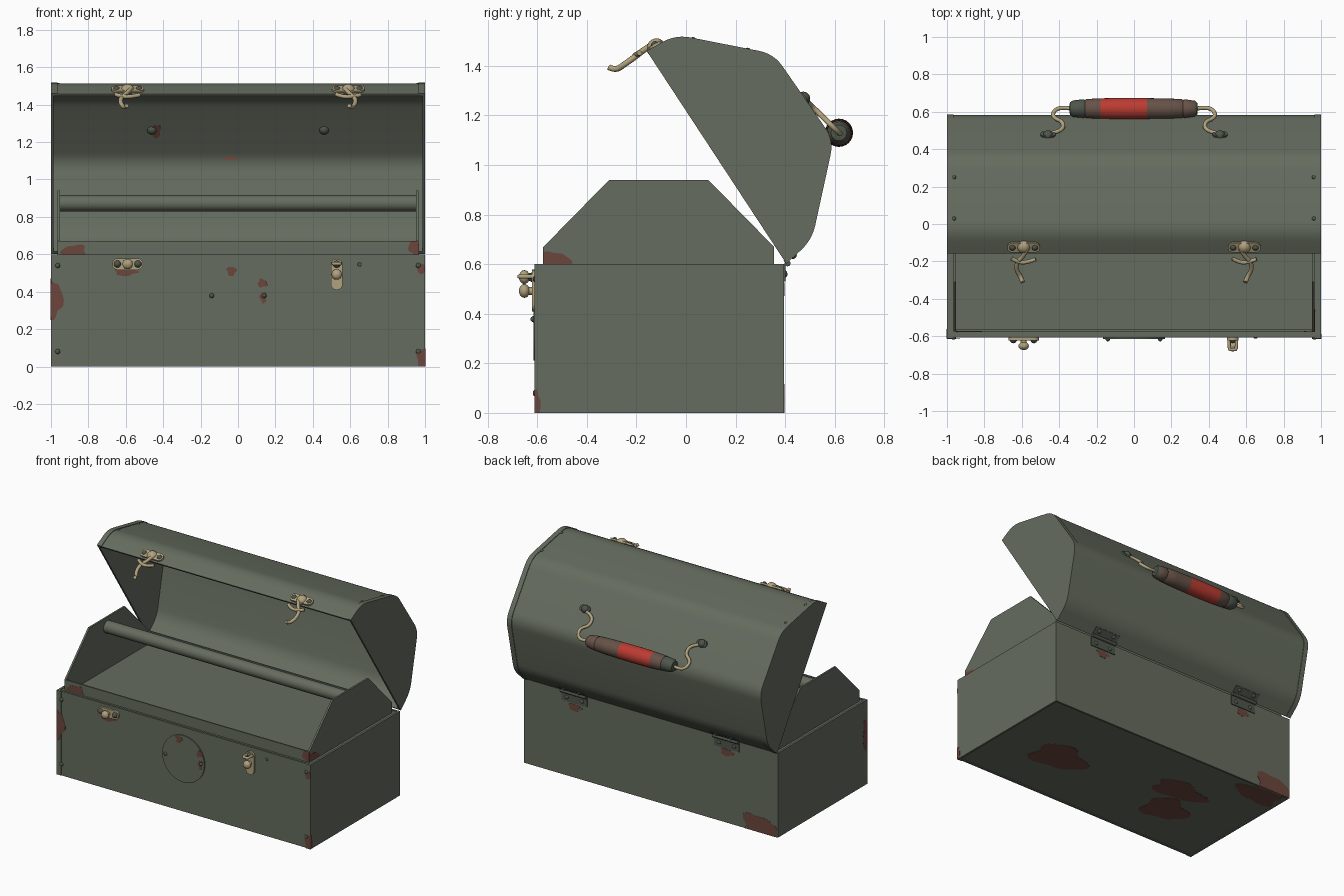
import bpy, bmesh, math, random
from mathutils import Vector, Matrix

if "Cube" in bpy.data.objects:
    bpy.data.objects.remove(bpy.data.objects["Cube"])
random.seed(4)

def mat(name, r, g, b):
    m = bpy.data.materials.new(name)
    m.diffuse_color = (r, g, b, 1)
    m.use_nodes = True
    m.node_tree.nodes["Principled BSDF"].inputs["Base Color"].default_value = m.diffuse_color
    return m

GREEN = mat("olive_green", .130, .150, .113)
DARK = mat("dark_green_metal", .075, .092, .070)
TAN = mat("aged_brass", .44, .36, .21)
RED = mat("red_paint", .50, .045, .032)
BROWN = mat("worn_brown", .135, .085, .065)
RUST = mat("rust", .150, .062, .046)

def obj(name, bm, mats, smooth=None):
    bmesh.ops.recalc_face_normals(bm, faces=bm.faces)
    me = bpy.data.meshes.new(name)
    bm.to_mesh(me)
    bm.free()
    o = bpy.data.objects.new(name, me)
    bpy.context.collection.objects.link(o)
    for m in (mats if isinstance(mats, list) else [mats]):
        me.materials.append(m)
    if smooth:
        bpy.ops.object.select_all(action='DESELECT')
        o.select_set(True)
        bpy.context.view_layer.objects.active = o
        bpy.ops.object.shade_smooth_by_angle(angle=math.radians(smooth))
    return o

def prism(name, loop, a, b, m, M=None, smooth=None):
    """Closed (y, z) loop extruded along x from a to b."""
    bm = bmesh.new()
    r = [[bm.verts.new((x, y, z)) for y, z in loop] for x in (a, b)]
    n = len(loop)
    for i in range(n):
        j = (i + 1) % n
        bm.faces.new((r[0][i], r[0][j], r[1][j], r[1][i]))
    bm.faces.new(r[0])
    bm.faces.new(r[1])
    if M:
        bm.transform(M)
    return obj(name, bm, m, smooth)

def box(name, x0, x1, y0, y1, z0, z1, m=GREEN):
    return prism(name, [(y0, z0), (y1, z0), (y1, z1), (y0, z1)], x0, x1, m)

def frame(o, u, v):
    """Matrix with local x=u, y=v, z=normal at o."""
    u, v = Vector(u).normalized(), Vector(v).normalized()
    M = Matrix((u, v, u.cross(v))).transposed().to_4x4()
    M.translation = o
    return M

def disc(name, M, cx, cy, r, h, m, r2=None, seg=24, z0=0):
    bm = bmesh.new()
    bmesh.ops.create_cone(bm, cap_ends=True, segments=seg, radius1=r, radius2=r2 or r, depth=h,
                          matrix=M @ Matrix.Translation((cx, cy, z0 + h / 2)))
    return obj(name, bm, m, 40)

def dome(name, M, cx, cy, r, h, m):
    bm = bmesh.new()
    bmesh.ops.create_uvsphere(bm, u_segments=16, v_segments=10, radius=1,
                              matrix=M @ Matrix.Translation((cx, cy, 0)) @ Matrix.Diagonal((r, r, h, 1)))
    return obj(name, bm, m, 60)

def pill(name, M, w, h, t, m):
    """Round-ended plate, w along local x."""
    loop, r = [], h / 2
    for i in range(24):
        a = 2 * math.pi * (i + .5) / 24
        loop.append((math.copysign(w / 2 - r, math.cos(a)) + r * math.cos(a), r * math.sin(a)))
    P = Matrix(((0, 1, 0, 0), (0, 0, 1, 0), (1, 0, 0, 0), (0, 0, 0, 1)))
    return prism(name, loop, 0, t, m, M @ P, 40)

def wire(name, pts, r, m):
    c = bpy.data.curves.new(name, 'CURVE')
    c.dimensions, c.bevel_depth, c.bevel_resolution, c.use_fill_caps = '3D', r, 3, True
    s = c.splines.new('NURBS')
    s.points.add(len(pts) - 1)
    for p, q in zip(s.points, pts):
        p.co = (*q, 1)
    s.use_endpoint_u, s.order_u = True, 3
    o = bpy.data.objects.new(name, c)
    bpy.context.collection.objects.link(o)
    c.materials.append(m)
    bpy.ops.object.select_all(action='DESELECT')
    o.select_set(True)
    bpy.context.view_layer.objects.active = o
    bpy.ops.object.convert(target='MESH')

def rust(M, cx, cy, rx, ry, lim=(-1, 1, -1, 1)):
    """Irregular thin stain on a surface, clipped to lim."""
    ph, loop = random.random() * 6, []
    for i in range(28):
        a = 2 * math.pi * i / 28
        k = 1 + .16 * math.sin(3 * a + ph) + .1 * math.sin(5 * a + 2 * ph)
        loop.append((min(max(cx + rx * k * math.cos(a), lim[0]), lim[1]),
                     min(max(cy + ry * k * math.sin(a), lim[2]), lim[3])))
    bm = bmesh.new()
    f = bm.faces.new([bm.verts.new(M @ Vector((x, y, 0.002))) for x, y in loop])
    g = bmesh.ops.extrude_face_region(bm, geom=[f])
    n = M.to_3x3() @ Vector((0, 0, -.0015))
    bmesh.ops.translate(bm, vec=n, verts=[v for v in g['geom'] if isinstance(v, bmesh.types.BMVert)])
    bmesh.ops.remove_doubles(bm, verts=bm.verts, dist=1e-5)
    obj("rust_stain", bm, RUST)

# ---- base box
F, B = -.608, .395
box("base_front", -.985, .985, F, F + .014, 0, .6)
box("base_back", -.985, .985, B - .014, B, 0, .6)
box("base_bottom", -.985, .985, F, B, .006, .02)
for s in (-1, 1):
    a, b = sorted((s * .985, s))
    box("base_end", a, b, F - .004, B, 0, .6)
    a, b = sorted((s * .965, s))
    box("base_end_flange", a, b, F - .004, F, 0, .6)
    a, b = sorted((s * .955, s * .986))
    box("base_side_ledge", a, b, F + .01, B - .01, .585, .595)
box("base_front_ledge", -.985, .985, F + .01, -.57, .585, .595)
box("base_back_ledge", -.985, .985, .35, B - .01, .585, .595)

# ---- lift-out tray with carrying bar
tray = [(-.575, .5), (.355, .5), (.355, .67), (.09, .94), (-.31, .94), (-.575, .67)]
for s in (-1, 1):
    a, b = sorted((s * .952, s * .965))
    prism("tray_end", tray, a, b, GREEN)
box("tray_front", -.955, .955, -.575, -.565, .5, .67)
box("tray_back", -.955, .955, .345, .355, .5, .67)
box("tray_floor", -.955, .955, -.57, .35, .56, .572)
disc("tray_bar", frame((-.955, -.11, .873), (0, 1, 0), (0, 0, 1)), 0, 0, .043, 1.91, GREEN)

# ---- open lid
corners = [(.402, .605), (.505, .70), (.592, 1.10), (.352, 1.445), (-.04, 1.522), (-.157, 1.457)]
def lid_line(off):
    P = [Vector(c) for c in corners]
    out = [P[0]]
    for p, q, r in zip(P, P[1:], P[2:]):
        a, b = q + (p - q).normalized() * .06, q + (r - q).normalized() * .06
        out += [a.lerp(q, t).lerp(q.lerp(b, t), t) for t in [i / 6 for i in range(7)]]
    out.append(P[-1])
    res = []
    for i, p in enumerate(out):
        d = (out[min(i + 1, len(out) - 1)] - out[max(i - 1, 0)]).normalized()
        res.append(tuple(p + Vector((-d.y, d.x)) * off))
    return res
prism("lid_shell", lid_line(0) + lid_line(.012)[::-1], -.99, .99, GREEN, smooth=30)
for s in (-1, 1):
    a, b = sorted((s * .986, s))
    prism("lid_end", lid_line(-.004), a, b, GREEN, smooth=30)
    a, b = sorted((s * .965, s * .99))
    prism("lid_end_flange", lid_line(-.004) + lid_line(0)[::-1], a, b, GREEN, smooth=30)

# ---- carrying handle: turned grip with painted bands
prof = [(-.345, .02), (-.342, .034), (-.325, .044), (-.27, .05), (-.262, .046), (-.254, .051), (-.18, .055),
        (-.05, .057), (.07, .056), (.18, .054), (.254, .051), (.262, .046), (.27, .05), (.325, .042), (.338, .032), (.34, .02)]
bm = bmesh.new()
rings = [[bm.verts.new((x, .617 + r * math.cos(k * math.pi / 12), 1.13 + r * math.sin(k * math.pi / 12)))
          for k in range(24)] for x, r in prof]
for i in range(len(prof) - 1):
    x = (prof[i][0] + prof[i + 1][0]) / 2
    for k in range(24):
        f = bm.faces.new((rings[i][k], rings[i][k - 1], rings[i + 1][k - 1], rings[i + 1][k]))
        f.material_index = 1 if -.18 < x < .07 else 0 if (x < -.265 or x > .3) else 2
for r in (rings[0], rings[-1]):
    bm.faces.new(r)
obj("handle_grip", bm, [DARK, RED, BROWN], 40)
lidback = lambda x, y, z: frame((x, y, z), (-1, 0, 0), (0, -.571, .821))
for s in (-1, 1):
    path = [(.33, .617), (.39, .625), (.43, .605), (.435, .57), (.375, .545), (.385, .495), (.46, .482)]
    wire("handle_wire", [(s * x, y, 1.13 + (.617 - y) * .98) for x, y in path], .011, TAN)
    M = lidback(s * .46, .473, 1.268)
    pill("handle_bracket", M, .08, .045, .012, DARK)
    dome("handle_bracket_boss", M, 0, 0, .028, .028, DARK)

# ---- lid latches with hooks
for s in (-1, 1):
    M = frame((s * .59, -.122, 1.478), (1, 0, 0), (0, .871, .491))
    pill("lid_latch_plate", M, .175, .058, .012, TAN)
    dome("lid_latch_boss", M, 0, 0, .036, .032, TAN)
    for d in (-.06, .06):
        dome("lid_latch_rivet", M, d, 0, .02, .022, DARK)
    arm = [(-.02, 0, .015), (.0, -.05, .012), (.035, -.09, .005), (.04, -.14, 0), (.015, -.19, -.005), (.005, -.205, .02)]
    wire("lid_latch_hook", [M @ Vector((x * s * 1, y, z)) for x, y, z in arm], .012, TAN)
    wire("lid_latch_claw", [M @ Vector(p) for p in ((-.065, -.065, .01), (-.03, -.09, .01), (.02, -.09, .01), (.065, -.07, .01))], .011, TAN)

# ---- catches on the base front
front = lambda x, z: frame((x, F, z), (1, 0, 0), (0, 0, 1))
M = front(-.59, .548)
pill("left_catch_plate", M, .165, .062, .014, TAN)
disc("left_catch_stem", M, 0, 0, .016, .05, TAN)
dome("left_catch_knob", M @ Matrix.Translation((0, 0, .044)), 0, 0, .028, .022, TAN)
for d in (-.055, .055):
    dome("left_catch_rivet", M, d, 0, .022, .03, DARK)
M = frame((.528, F, .492), (0, 0, 1), (-1, 0, 0))
pill("right_catch_plate", M, .165, .064, .014, TAN)
disc("right_catch_stem", M, 0, 0, .016, .05, TAN)
dome("right_catch_knob", M @ Matrix.Translation((0, 0, .044)), 0, 0, .028, .022, TAN)
dome("right_catch_rivet", M, .055, 0, .022, .03, DARK)
wire("right_catch_loop", [(x, y, .55) for x, y in ((.51, F), (.505, -.67), (.528, -.672), (.552, -.67), (.546, F))], .009, TAN)

# ---- round plate, rivets and screw hole
disc("round_plate", front(0, .378), 0, 0, .166, .008, GREEN, seg=48)
for s in (-1, 1):
    dome("plate_rivet", front(s * .14, .378), 0, 0, .014, .02, DARK)
    for z in (.08, .54):
        dome("flange_rivet", front(s * .965, z), 0, 0, .014, .01, DARK)
    for y, z in ((.25, 1.465), (.03, 1.508)):
        dome("lid_rivet", frame((s * .962, y, z), (1, 0, 0), (0, .98, -.19)), 0, 0, .011, .008, DARK)
dome("screw_hole", front(.65, .545), 0, 0, .011, .004, DARK)

# ---- hinges at the back
for s in (-1, 1):
    x = s * .6
    box("hinge_lower_leaf", x - .1, x + .1, B, B + .006, .53, .6, DARK)
    disc("hinge_barrel", frame((x - .1, .41, .603), (0, 1, 0), (0, 0, 1)), 0, 0, .012, .2, DARK, seg=12)
    prism("hinge_upper_leaf", [(.403, .602), (.452, .647), (.448, .653), (.398, .608)], x - .1, x + .1, DARK)
    for d in (-.06, .06):
        dome("hinge_rivet", frame((x + d, B + .006, .56), (-1, 0, 0), (0, 0, 1)), 0, 0, .014, .008, DARK)
        dome("hinge_rivet", frame((x + d, .435, .633), (-1, 0, 0), (0, .68, .73)), 0, 0, .014, .01, DARK)

# ---- rust stains
lim = (-1, 1, 0, .6)
fl = frame((0, F - .004, 0), (1, 0, 0), (0, 0, 1))
for a in ((-.985, .36, .045, .1), (.99, .04, .035, .06), (.99, .52, .03, .025)):
    rust(fl, *a, lim)
rust(front(0, 0), -.6, .505, .06, .02)
pl = frame((0, F - .008, 0), (1, 0, 0), (0, 0, 1))
for a in ((-.035, .51, .025, .025), (.13, .445, .025, .022), (.135, .37, .018, .03)):
    rust(pl, *a)
lip = frame((0, -.575, 0), (1, 0, 0), (0, 0, 1))
rust(lip, -.875, .615, .065, .035, (-.96, 1, .6, .67))
rust(lip, .945, .64, .03, .05, (-1, .965, .6, .67))
right = lambda x: frame((x, 0, 0), (0, 1, 0), (0, 0, 1))
rust(right(.965), -.53, .61, .06, .04, (-.575, 1, .6, .67))
rust(right(1), -.605, .04, .018, .045, (-.612, 1, 0, .6))
left = frame((-1, 0, 0), (0, -1, 0), (0, 0, 1))
rust(left, .6, .36, .04, .1, (-1, .612, 0, 1))
back = frame((0, B, 0), (-1, 0, 0), (0, 0, 1))
for a in ((.86, .03, .14, .09), (-.6, .5, .05, .025), (.6, .5, .05, .025)):
    rust(back, *a, (-1, .995, 0, .6))
rust(frame((0, .525, 1.19), (1, 0, 0), (0, -.571, .821)) @ Matrix.Translation((0, 0, .01)), -.44, .09, .028, .04)
bottom = frame((0, 0, .006), (1, 0, 0), (0, -1, 0))
for a in ((.5, .17, .2, .14), (-.39, 0, .2, .1), (-.47, .24, .16, .13), (-.82, -.3, .17, .1)):
    rust(bottom, *a, (-.985, .985, -.39, .6))
